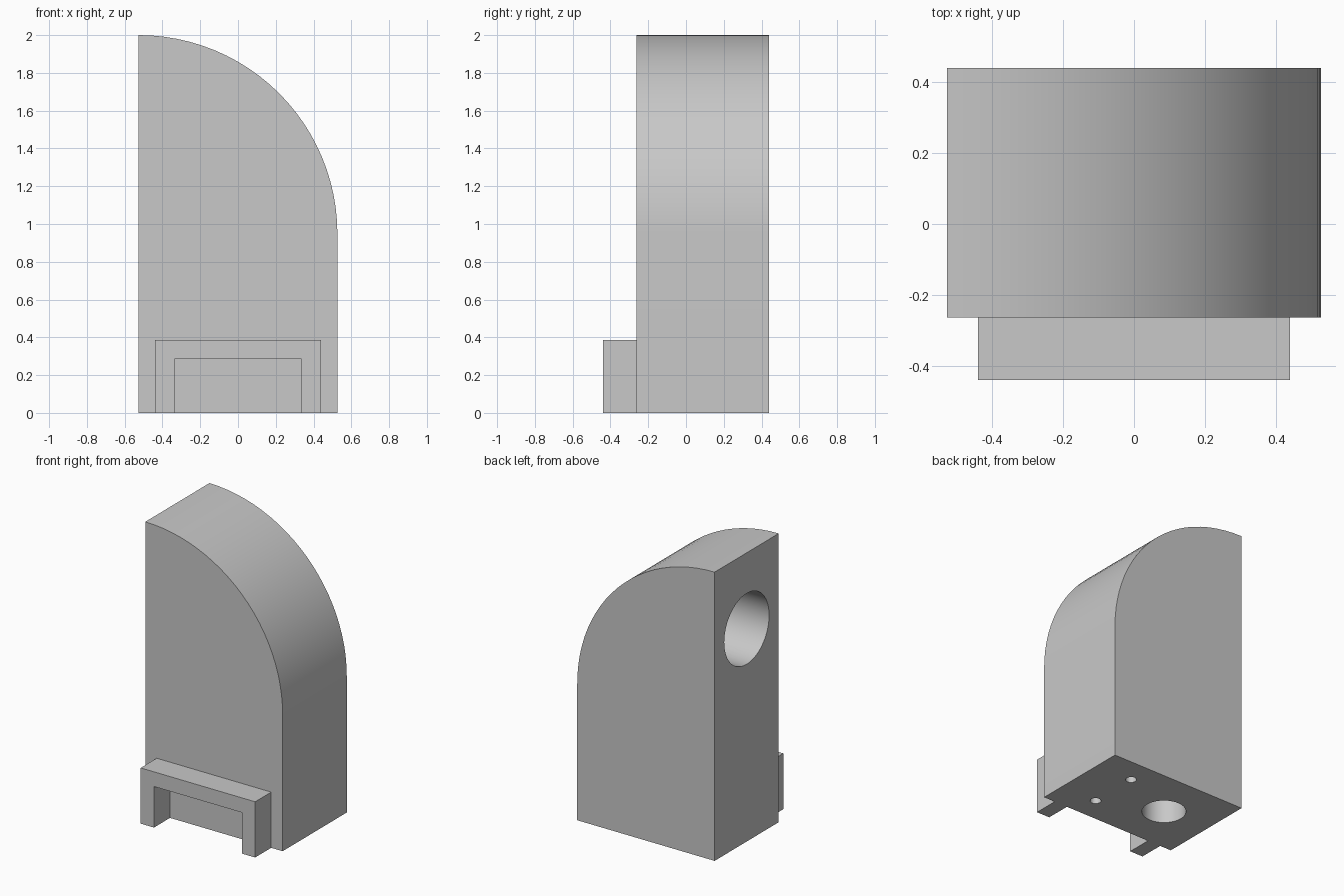
import bpy, bmesh, math
from mathutils import Vector

old = bpy.data.objects.get("Cube")
if old:
    bpy.data.objects.remove(old)

U = 2 / 57            # one design unit, the block is 57 tall
MID_Y = 2.5           # centre of the block's thickness

grey = bpy.data.materials.new("light_grey")
grey.use_nodes = True
grey.diffuse_color = (0.58, 0.58, 0.58, 1)
grey.node_tree.nodes["Principled BSDF"].inputs["Base Color"].default_value = grey.diffuse_color


def extrude_profile(name, points, y0, y1):
    """Extrude an x-z outline from y0 to y1."""
    bm = bmesh.new()
    face = bm.faces.new([bm.verts.new(Vector((x, y0, z)) * U) for x, z in points])
    moved = bmesh.ops.extrude_face_region(bm, geom=[face])["geom"]
    bmesh.ops.translate(bm, vec=(0, (y1 - y0) * U, 0),
                        verts=[v for v in moved if isinstance(v, bmesh.types.BMVert)])
    bmesh.ops.recalc_face_normals(bm, faces=bm.faces)
    mesh = bpy.data.meshes.new(name)
    bm.to_mesh(mesh)
    bm.free()
    mesh.materials.append(grey)
    obj = bpy.data.objects.new(name, mesh)
    bpy.context.collection.objects.link(obj)
    return obj


def drill(target, start, direction, radius, depth, sides=48):
    """Cut a round hole that begins just outside the surface."""
    d = Vector(direction)
    centre = Vector(start) + d * (depth - 1) / 2
    bpy.ops.mesh.primitive_cylinder_add(
        vertices=sides, radius=radius * U, depth=(depth + 1) * U,
        location=centre * U, rotation=d.to_track_quat('Z', 'Y').to_euler())
    cutter = bpy.context.object
    cutter.hide_render = True
    cutter.data.materials.append(grey)
    mod = target.modifiers.new("hole", 'BOOLEAN')
    mod.operation = 'DIFFERENCE'
    mod.solver = 'EXACT'
    mod.object = cutter
    bpy.context.view_layer.objects.active = target
    bpy.ops.object.modifier_apply(modifier=mod.name)
    bpy.data.objects.remove(cutter)


# Block with one quarter-round shoulder
STEPS = 24
arc = [(-15 + 30 * math.cos(a), 27 + 30 * math.sin(a))
       for a in (math.pi / 2 * i / STEPS for i in range(STEPS + 1))]
body = extrude_profile("body", [(-15, 0), (15, 0)] + arc, MID_Y - 10, MID_Y + 10)

# Large side bore, the vertical bore that meets it, and two screw holes
drill(body, (-15, MID_Y, 42), (1, 0, 0), 7, 20)
drill(body, (-5, MID_Y, 0), (0, 0, 1), 4, 38)
for side in (-1, 1):
    drill(body, (7, MID_Y + 5 * side, 0), (0, 0, 1), 1, 10, 24)

# Bracket on the front, open at the bottom
half = [(12.5, 11), (12.5, 0), (9.6, 0), (9.6, 8.1)]
extrude_profile("front_bracket", half + [(-x, z) for x, z in reversed(half)],
                -12.5, MID_Y - 10)

# Smooth curves, sharp edges
bpy.ops.object.select_all(action='DESELECT')
body.select_set(True)
bpy.context.view_layer.objects.active = body
bpy.ops.object.shade_smooth_by_angle(angle=math.radians(30))
